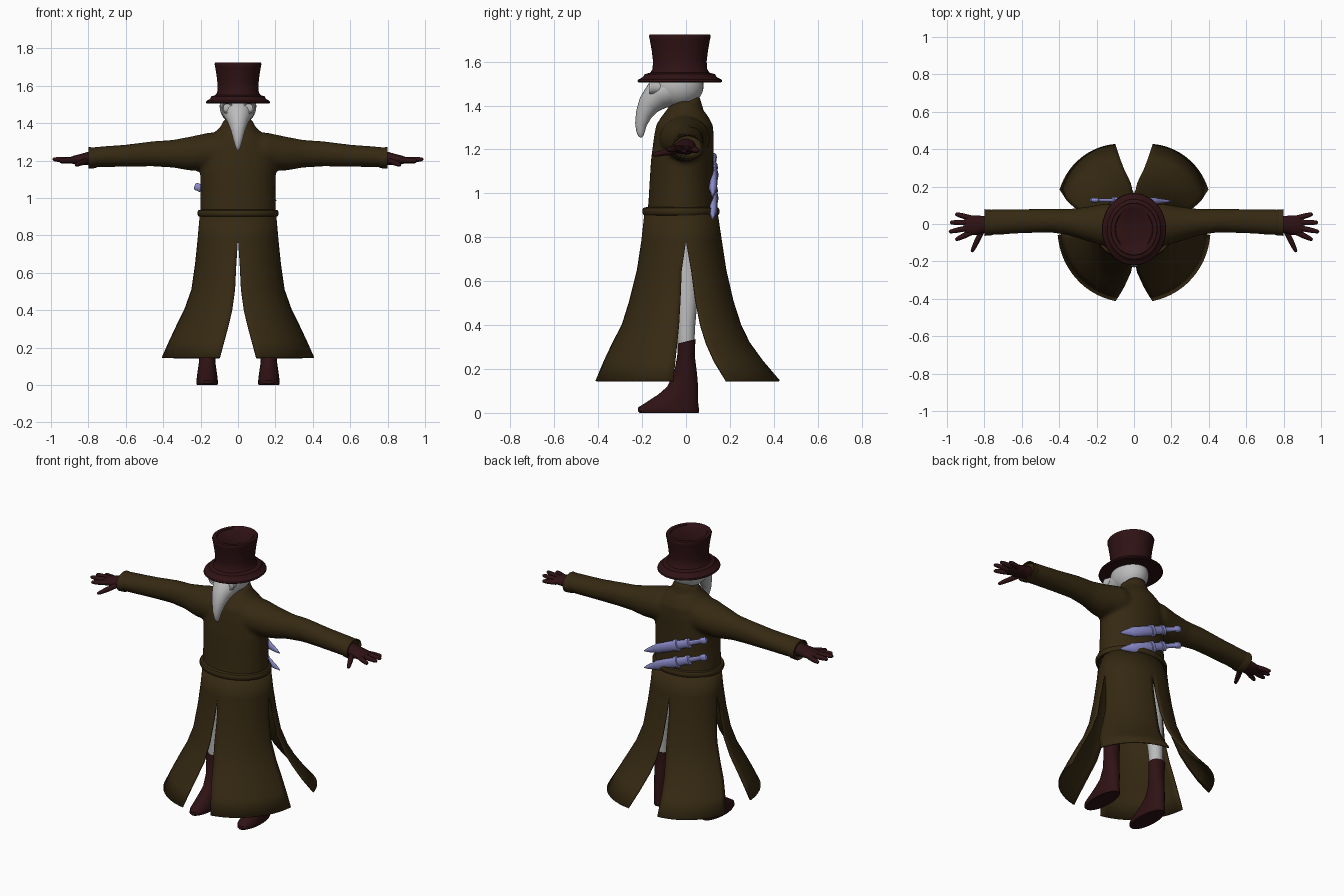
import bpy, bmesh, math
from mathutils import Vector as V

if "Cube" in bpy.data.objects:
    bpy.data.objects.remove(bpy.data.objects["Cube"])


def material(name, rgb):
    m = bpy.data.materials.new(name)
    m.diffuse_color = (*rgb, 1)
    m.use_nodes = True
    m.node_tree.nodes["Principled BSDF"].inputs["Base Color"].default_value = m.diffuse_color
    return m


COAT = material("olive brown cloth", (0.036, 0.022, 0.006))
LEATHER = material("dark red leather", (0.028, 0.006, 0.007))
GREY = material("pale grey", (0.5, 0.5, 0.5))
VIOLET = material("violet steel", (0.26, 0.26, 0.6))


def ring(c, u, v, n=32):
    """Ellipse of points around c with half axes u and v."""
    c, u, v = V(c), V(u), V(v)
    return [c + u * math.cos(2 * math.pi * i / n) + v * math.sin(2 * math.pi * i / n) for i in range(n)]


def loft(bm, rings, cap=True):
    """Skin a list of equally sized closed rings."""
    rows = [[bm.verts.new(p) for p in r] for r in rings]
    n = len(rows[0])
    for a, b in zip(rows, rows[1:]):
        for i in range(n):
            bm.faces.new((a[i], a[(i + 1) % n], b[(i + 1) % n], b[i]))
    if cap:
        bm.faces.new(rows[0])
        bm.faces.new(rows[-1])


def tube(bm, stations, flat=1.0, side=(0, 1, 0), n=24):
    """Loft along stations (point, half width along side, half depth)."""
    pts = [V(s[0]) for s in stations]
    rings = []
    for i, (p, w, h) in enumerate(stations):
        t = (pts[min(i + 1, len(pts) - 1)] - pts[max(i - 1, 0)]).normalized()
        v = t.cross(V(side)).normalized()
        u = v.cross(t).normalized()
        rings.append(ring(p, u * w, v * h * flat, n))
    loft(bm, rings)


def finish(bm, name, mat, mirror=False, angle=40):
    bmesh.ops.recalc_face_normals(bm, faces=bm.faces)
    me = bpy.data.meshes.new(name)
    bm.to_mesh(me)
    bm.free()
    ob = bpy.data.objects.new(name, me)
    bpy.context.collection.objects.link(ob)
    me.materials.append(mat)
    bpy.ops.object.select_all(action='DESELECT')
    ob.select_set(True)
    bpy.context.view_layer.objects.active = ob
    bpy.ops.object.shade_smooth_by_angle(angle=math.radians(angle))
    if mirror:
        ob.modifiers.new("mirror", 'MIRROR').use_mirror_merge = False
    return ob


def zring(z, rx, y0, y1, x=0, n=40):
    return ring((x, (y0 + y1) / 2, z), (rx, 0, 0), (0, (y1 - y0) / 2, 0), n)


# coat top: torso and sleeves fused into one smooth cloth shape
bm = bmesh.new()
loft(bm, [zring(*r) for r in (
    (0.89, .2, -.182, .142), (.95, .203, -.172, .13), (1.05, .2, -.166, .125), (1.15, .203, -.16, .125),
    (1.25, .198, -.147, .127), (1.31, .17, -.137, .123), (1.35, .125, -.112, .102),
    (1.385, .09, -.085, .075), (1.42, .076, -.06, .06))])
for s in (1, -1):
    loft(bm, [ring((s * x, y, z), (0, ry, 0), (0, 0, rz)) for x, y, ry, z, rz in (
        (.05, -.01, .11, 1.245, .1), (.15, -.005, .115, 1.25, .1), (.25, 0, .092, 1.237, .092),
        (.35, .01, .07, 1.236, .074), (.45, .018, .063, 1.236, .068), (.6, .015, .065, 1.226, .059),
        (.785, .008, .069, 1.217, .054))])
ob = finish(bm, "coat_top", COAT)
m = ob.modifiers.new("fuse", 'REMESH')
m.mode, m.voxel_size, m.use_smooth_shade = 'VOXEL', 0.011, True
m = ob.modifiers.new("soften", 'SMOOTH')
m.factor, m.iterations = 0.5, 8

# sleeve cuffs
bm = bmesh.new()
loft(bm, [ring((x, .008, 1.214), (0, a, 0), (0, 0, b)) for x, a, b in (
    (.755, .066, .05), (.765, .069, .055), (.798, .071, .058), (.8, .066, .053), (.785, .06, .047))])
finish(bm, "sleeve_cuff", COAT, True)

# standing collar, higher at the back
bm = bmesh.new()
rows = []
for k in range(5):
    t = k / 4
    row = zring(1.36, .095 - .022 * t, -.1 + .02 * t, .085 - .025 * t)
    for p in row:
        p.z += t * (.052 + .035 * max(-1, min(1, p.y / .07)))
    rows.append(row)
loft(bm, rows, cap=False)
finish(bm, "collar", COAT).modifiers.new("cloth", 'SOLIDIFY').thickness = 0.008

# belt roll
bm = bmesh.new()
loft(bm, [zring(z, .2 + d, -.182 - d, .136 + d, n=48) for z, d in (
    (.9, 0), (.902, .012), (.912, .017), (.924, .017), (.934, .012), (.937, 0))])
finish(bm, "belt", COAT)

# skirt: four flared panels parted by slits
# rows: z, half width, front depth, back depth, centre gap, side gap front, side gap back
SKIRT = ((.915, .2, .185, .14, 0, 0, 0), (.78, .212, .2, .16, 0, 0, 0),
         (.65, .226, .22, .18, .04, .09, .13), (.51, .246, .255, .212, .065, .1, .2),
         (.4, .285, .29, .247, .11, .11, .26), (.32, .325, .333, .285, .155, .12, .31),
         (.235, .365, .375, .345, .2, .13, .36), (.145, .405, .415, .42, .24, .14, .42))
bm = bmesh.new()
N = 14
for sx in (1, -1):
    for sy in (1, -1):
        grid = []
        for z, rx, rf, rb, gc, gf, gb in SKIRT:
            a0, a1 = (gb if sy > 0 else gf), math.pi / 2 - gc
            row = []
            for i in range(N + 1):
                a = a0 + (a1 - a0) * i / N
                k = 1 + (.09 if sy > 0 else .03) * gc / .24 * math.sin(2 * a)
                row.append(bm.verts.new((sx * k * rx * math.cos(a),
                                         sy * k * (rb if sy > 0 else rf) * math.sin(a), z)))
            grid.append(row)
        for a, b in zip(grid, grid[1:]):
            for i in range(N):
                bm.faces.new((a[i], a[i + 1], b[i + 1], b[i]))
bmesh.ops.remove_doubles(bm, verts=bm.verts, dist=1e-4)
m = finish(bm, "coat_skirt", COAT).modifiers.new("cloth", 'SOLIDIFY')
m.thickness, m.offset = 0.008, 0

# trouser legs
bm = bmesh.new()
loft(bm, [zring(z, r, y - r, y + r, x) for z, x, y, r in (
    (.28, .163, 0, .036), (.4, .158, .0, .042), (.52, .145, .003, .05),
    (.66, .12, 0, .066), (.8, .098, -.01, .082), (.9, .09, -.015, .085))])
finish(bm, "trouser_leg", GREY, True)

# boots
bm = bmesh.new()
rows = [zring(z, rx, a, b, .165) for z, rx, a, b in (
    (0, .054, -.212, .057), (.008, .058, -.22, .06), (.025, .057, -.218, .058), (.05, .054, -.178, .055),
    (.085, .049, -.125, .055), (.12, .044, -.085, .055), (.18, .043, -.055, .05),
    (.26, .047, -.04, .04), (.325, .052, -.038, .043), (.325, .04, -.028, .034))]
for p in rows[-1] + rows[-2]:
    p.z += p.y * .25
loft(bm, rows)
finish(bm, "boot", LEATHER, True)

# gloves: palm, four fingers and a thumb
bm = bmesh.new()
loft(bm, [ring((x, y, z), (0, ry, 0), (0, 0, rz), 20) for x, y, ry, z, rz in (
    (.77, 0, .045, 1.213, .038), (.81, -.003, .046, 1.21, .034), (.84, -.006, .052, 1.206, .029),
    (.88, -.008, .053, 1.203, .022), (.905, -.008, .044, 1.202, .013))])
for a, b in (((.875, .032, 1.2), (.955, .054, 1.195)), ((.88, .008, 1.204), (.985, .008, 1.205)),
             ((.88, -.02, 1.204), (.99, -.042, 1.207)), ((.87, -.045, 1.203), (.955, -.085, 1.2)),
             ((.81, -.03, 1.2), (.868, -.15, 1.175))):
    a, b = V(a), V(b)
    tube(bm, [(a.lerp(b, t), r, r) for t, r in (
        (0, .015), (.5, .0145), (.8, .012), (.95, .009), (1.0, .004))], n=12)
finish(bm, "glove", LEATHER, True)

# masked head
bm = bmesh.new()
bmesh.ops.create_uvsphere(bm, u_segments=32, v_segments=20, radius=1)
for v in bm.verts:
    v.co = (v.co.x * .098, v.co.y * .12 - .04, v.co.z * .1 + 1.49)
finish(bm, "masked_head", GREY)

# curved beak
bm = bmesh.new()
tube(bm, [((0, y, z), w, h) for y, z, w, h in (
    (-.04, 1.475, .09, .075), (-.09, 1.466, .088, .076), (-.13, 1.445, .075, .068),
    (-.168, 1.405, .054, .052), (-.192, 1.36, .038, .038), (-.205, 1.315, .026, .027),
    (-.207, 1.28, .016, .019), (-.205, 1.262, .01, .012), (-.204, 1.255, .003, .004))], side=(1, 0, 0))
finish(bm, "beak", GREY)

# goggles: raised rim with a sunken lens
bm = bmesh.new()
loft(bm, [ring((.045 + .25 * d, -.11 - d, 1.482), (r, 0, 0), (0, 0, r), 28) for d, r in (
    (0, .03), (.04, .03), (.05, .031), (.056, .028), (.056, .024), (.05, .021), (.052, .01))])
finish(bm, "goggle", GREY, True, 30)

# top hat
bm = bmesh.new()
loft(bm, [zring(z, r * .89, -.028 - r, -.028 + r, n=48) for z, r in (
    (1.515, .1), (1.512, .16), (1.506, .188), (1.51, .193), (1.518, .19), (1.53, .168), (1.543, .16),
    (1.55, .135), (1.565, .125), (1.6, .122), (1.65, .128), (1.7, .137), (1.717, .141), (1.723, .138),
    (1.723, .115), (1.719, .11))])
finish(bm, "top_hat", LEATHER)

# two sheathed knives slung across the back
for i in range(2):
    bm = bmesh.new()
    tip, end = V((.205, .122, .88 + .105 * i)), V((-.232, .128, 1.065 + .105 * i))
    tube(bm, [(tip.lerp(end, t), r * .62, r) for t, r in (
        (0, .002), (.06, .012), (.2, .026), (.21, .03), (.5, .03), (.505, .036), (.55, .036),
        (.555, .026), (.68, .024), (.685, .03), (.73, .03), (.735, .015), (.91, .014),
        (.92, .02), (.98, .02), (1, .013))], n=16)
    finish(bm, "back_knife", VIOLET)
